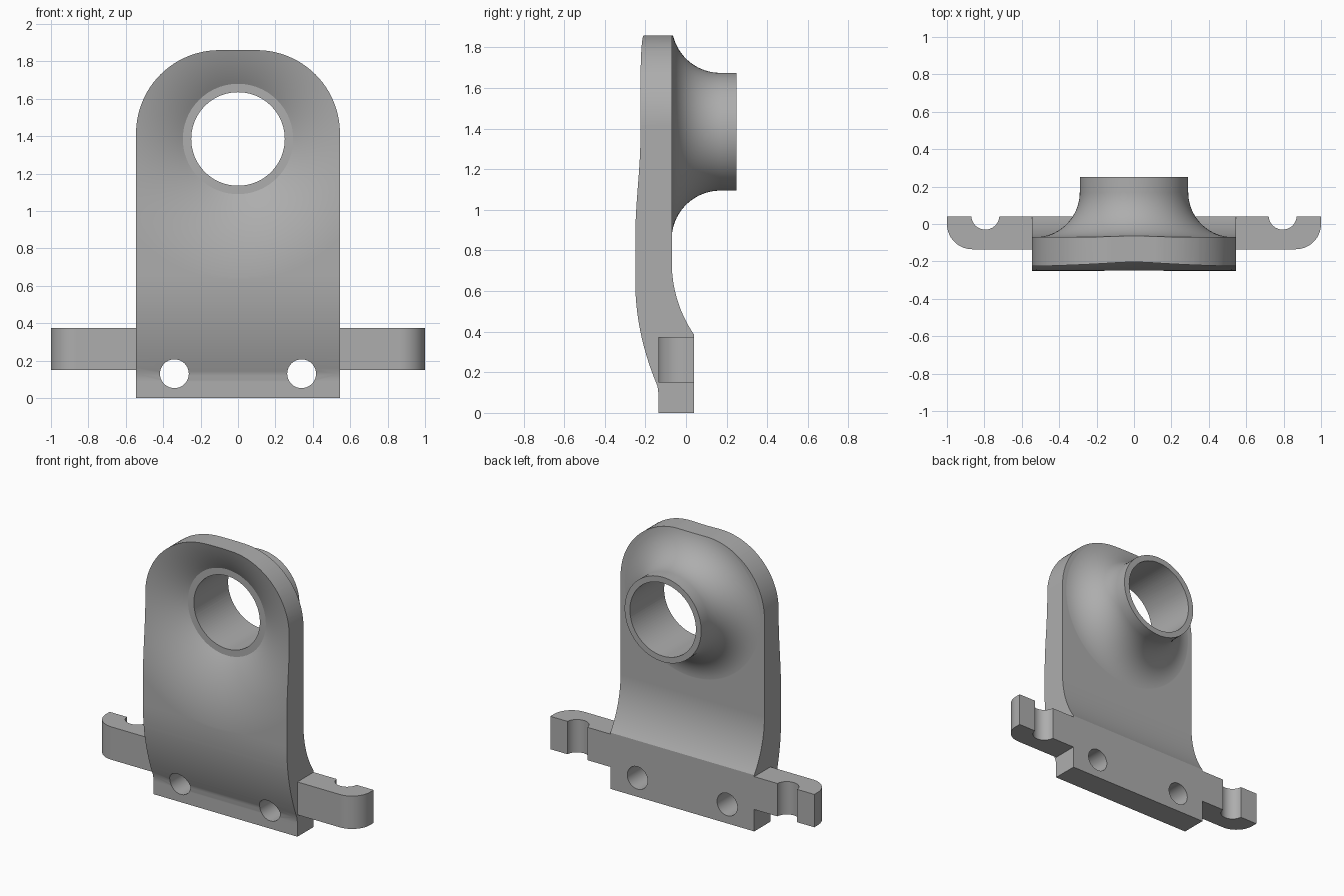
import bpy, bmesh, math
from mathutils import Matrix, Vector

if "Cube" in bpy.data.objects:
    bpy.data.objects.remove(bpy.data.objects["Cube"])

STEEL = bpy.data.materials.new("grey metal")
STEEL.diffuse_color = (0.42, 0.42, 0.42, 1)
STEEL.use_nodes = True
STEEL.node_tree.nodes["Principled BSDF"].inputs["Base Color"].default_value = STEEL.diffuse_color
HOLE_Z = 1.385          # height of the tube axis


def arc(cx, cy, r, a0, a1, n):
    """Points on an arc, angles in degrees."""
    return [(cx + r * math.cos(math.radians(a0 + (a1 - a0) * i / n)),
             cy + r * math.sin(math.radians(a0 + (a1 - a0) * i / n))) for i in range(n + 1)]


def finish(name, bm):
    bmesh.ops.recalc_face_normals(bm, faces=bm.faces)
    me = bpy.data.meshes.new(name)
    bm.to_mesh(me)
    bm.free()
    me.materials.append(STEEL)
    ob = bpy.data.objects.new(name, me)
    bpy.context.collection.objects.link(ob)
    return ob


def prism(name, pts, place, depth):
    """Extrude a 2D outline; place maps (u, v) to 3D and depth is the sweep."""
    bm = bmesh.new()
    face = bm.faces.new([bm.verts.new(place(u, v)) for u, v in pts])
    ext = bmesh.ops.extrude_face_region(bm, geom=[face])
    bmesh.ops.translate(bm, vec=Vector(depth),
                        verts=[g for g in ext["geom"] if isinstance(g, bmesh.types.BMVert)])
    return finish(name, bm)


def revolve(name, pts, steps=96):
    """Spin an (r, y) profile that starts and ends on the tube axis."""
    bm = bmesh.new()
    vs = [bm.verts.new((r, y, HOLE_Z)) for r, y in pts]
    es = [bm.edges.new(p) for p in zip(vs, vs[1:])]
    bmesh.ops.spin(bm, geom=vs + es, cent=(0, 0, HOLE_Z), axis=(0, 1, 0),
                   angle=math.tau, steps=steps)
    bmesh.ops.remove_doubles(bm, verts=bm.verts, dist=1e-5)
    return finish(name, bm)


def pin(name, x, z, r, steps):
    """Round cutter running front to back."""
    return prism(name, arc(x, z, r, 0, 360, steps)[:-1], lambda u, v: (u, -0.7, v), (0, 1.4, 0))


def combine(ob, other, operation):
    m = ob.modifiers.new(operation.lower(), 'BOOLEAN')
    m.operation, m.solver, m.object = operation, 'EXACT', other
    bpy.context.view_layer.objects.active = ob
    bpy.ops.object.modifier_apply(modifier=m.name)
    bpy.data.objects.remove(other)


def smooth(ob):
    bpy.ops.object.select_all(action='DESELECT')
    ob.select_set(True)
    bpy.context.view_layer.objects.active = ob
    bpy.ops.object.shade_smooth_by_angle(angle=math.radians(24))
    m = ob.modifiers.new("weighted", 'WEIGHTED_NORMAL')
    m.keep_sharp = True


# Plate: bent side profile swept across the width
front_bend = [(-0.25 + (0.65 - z) ** 2 / 2.45, z)
              for z in [0.16 + 0.49 * i / 16 for i in range(17)]]
a = math.degrees(math.asin(0.355 / 0.628))
back_bend = arc(0.558, 0.74, 0.628, 180, 180 + a, 16)
profile = [(-0.135, 0), (-0.135, 0.09), (-0.14, 0.13)] + front_bend
profile += [(-0.25, 2.0), (-0.07, 2.0)] + back_bend + [(0.04, 0)]
plate = prism("bracket_plate", profile, lambda u, v: (-0.545, u, v), (1.09, 0, 0))

# Flared tube on the back
flare = [(0, -0.14), (0.53, -0.14)] + arc(0.53, 0.1695, 0.24, 270, 180, 20)
flare += [(0.29, 0.25), (0, 0.25)]
combine(plate, revolve("flare", flare), 'UNION')

# Rounded top outline
outline = [(-0.6, -0.1), (0.6, -0.1), (0.6, 0.6), (0.545, 0.6)]
outline = [(-0.7, -0.1), (0.7, -0.1), (0.7, 0.5), (0.545, 0.5)]
outline += arc(0.10, 1.415, 0.445, 0, 90, 24) + arc(-0.10, 1.415, 0.445, 90, 180, 24)
outline += [(-0.545, 0.5), (-0.7, 0.5)]
combine(plate, prism("outline", outline, lambda u, v: (u, -0.7, v), (0, 1.4, 0)), 'INTERSECT')

# Dished front with a flat ring around the bore
R = 0.9
dish = [(0, -0.5), (0.765, -0.5), (0.765, -0.2501)]
dish += [(r, -0.25 + R - math.sqrt(R * R - (0.76 - r) ** 2))
         for r in [0.76 - 0.465 * i / 20 for i in range(21)]]
dish += [(0, dish[-1][1])]
combine(plate, revolve("dish", dish), 'DIFFERENCE')

# Bore and two bolt holes
combine(plate, pin("bore", 0, HOLE_Z, 0.25, 96), 'DIFFERENCE')
for sx in (-1, 1):
    combine(plate, pin("bolt_hole", sx * 0.34, 0.13, 0.077, 40), 'DIFFERENCE')
smooth(plate)

# Side ears with a rounded front corner and a half-round notch at the back
ear = [(0.545, -0.135)] + arc(0.865, 0.0, 0.135, 270, 360, 14) + [(1.0, 0.04)]
ear += [(0.87, 0.04)] + arc(0.795, 0.045, 0.075, 0, -180, 18)[1:-1] + [(0.72, 0.04), (0.545, 0.04)]
for side, sx in (("left", -1), ("right", 1)):
    smooth(prism(side + "_ear", ear, lambda u, v: (sx * u, v, 0.15), (0, 0, 0.225)))
